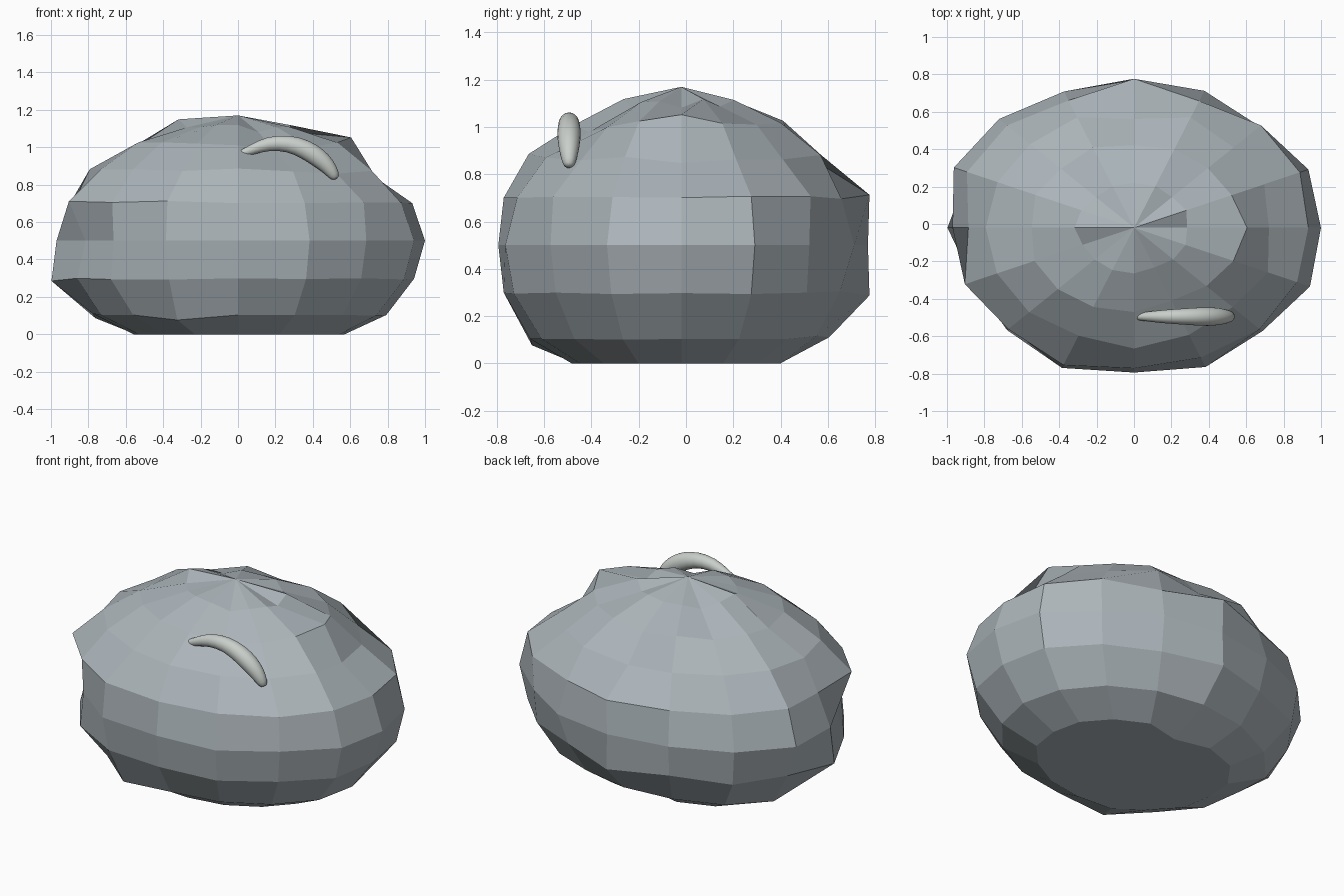
import bpy, bmesh, math, random

if "Cube" in bpy.data.objects:
    bpy.data.objects.remove(bpy.data.objects["Cube"])

random.seed(7)
SEG = 16
A, B, C = 0.98, 0.79, 0.65          # half sizes of the boulder
CY, CZ = -0.02, 0.5

# bulge of each meridian, and measured profiles (bottom ring to top ring)
bulge = [1.0, 1.04, 1.0, 0.99, 1.0, 1.0, 1.05, 1.05,
         0.99, 1.01, 0.99, 1.05, 0.97, 1.02, 0.99, 1.03]
profiles = {
    0:  [0.99, 1.00, 1.01, 1.02, 1.00, 0.91, 1.05, 0.94],
    1:  [1.00, 1.00, 1.03, 1.03, 1.03, 0.95, 0.98, 1.00],
    2:  [0.99, 1.00, 1.00, 0.97, 1.03, 0.95, 0.97, 0.95],
    4:  [0.80, 0.98, 1.06, 1.00, 1.06, 0.91, 0.95, 0.98],
    8:  [0.97, 0.98, 1.07, 0.99, 0.95, 1.00, 0.95, 1.05],
    9:  [1.00, 1.00, 1.00, 0.90, 1.05, 1.00, 1.00, 0.98],
    10: [0.98, 1.00, 1.03, 0.96, 1.02, 1.00, 1.00, 0.98],
    12: [1.00, 1.00, 1.00, 0.98, 1.00, 1.01, 0.97, 1.00],
    13: [1.00, 1.00, 1.02, 1.02, 1.00, 0.97, 0.91, 0.94],
    14: [1.00, 1.00, 1.00, 0.99, 1.02, 0.94, 0.95, 0.98],
}
dents = {(11, 1): 1.07, (6, 6): 0.96, (6, 7): 0.95}


def factor(i, j):
    if (i, j) in dents:
        return dents[i, j]
    if i in profiles:
        return profiles[i][j]
    spread = 0.02
    f = bulge[i] if j < 5 else 1.0
    return f - 0.005 + random.uniform(-spread, spread)


def finish(bm, name, smooth, color):
    bmesh.ops.recalc_face_normals(bm, faces=bm.faces)
    for f in bm.faces:
        f.smooth = smooth
    me = bpy.data.meshes.new(name)
    bm.to_mesh(me)
    bm.free()
    mat = bpy.data.materials.new(name + "_color")
    mat.diffuse_color = color
    mat.use_nodes = True
    mat.node_tree.nodes["Principled BSDF"].inputs["Base Color"].default_value = mat.diffuse_color
    me.materials.append(mat)
    ob = bpy.data.objects.new(name, me)
    bpy.context.collection.objects.link(ob)
    return ob


# Boulder: rough low-poly ellipsoid, flattened on the ground
bm = bmesh.new()
rings = []
for j in range(8):
    lat = math.radians(18 * (j - 3))
    ring = []
    for i in range(SEG):
        a = 2 * math.pi * i / SEG
        f = factor(i, j)
        z = 0.0 if j == 0 else CZ + C * f * math.sin(lat) - (0.015 if j == 1 else 0)
        ring.append(bm.verts.new((A * f * math.cos(lat) * math.cos(a),
                                  CY + B * f * math.cos(lat) * math.sin(a), z)))
    rings.append(ring)
top = bm.verts.new((0, CY, 1.17))
for lo, hi in zip(rings, rings[1:]):
    for i in range(SEG):
        k = (i + 1) % SEG
        bm.faces.new((lo[i], lo[k], hi[k], hi[i]))
for i in range(SEG):
    bm.faces.new((rings[-1][i], rings[-1][(i + 1) % SEG], top))
bm.faces.new(rings[0][::-1])
finish(bm, "boulder", False, (0.41, 0.46, 0.49, 1))

# Curved sliver: tapered bent tube resting on the front face (x, z, radius)
path = [(-0.025, 0.945, 0.006), (0.00, 0.958, 0.018), (0.07, 0.985, 0.028),
        (0.16, 1.022, 0.04), (0.27, 1.022, 0.047), (0.36, 0.99, 0.055),
        (0.43, 0.945, 0.054), (0.48, 0.90, 0.045), (0.515, 0.85, 0.032),
        (0.522, 0.828, 0.018)]
bm = bmesh.new()
loops = []
for n, (x, z, r) in enumerate(path):
    p, q = path[max(n - 1, 0)], path[min(n + 1, len(path) - 1)]
    d = math.hypot(q[0] - p[0], q[1] - p[1])
    nx, nz = -(q[1] - p[1]) / d, (q[0] - p[0]) / d
    loop = []
    for i in range(12):
        a = 2 * math.pi * i / 12
        u = r * math.cos(a)
        loop.append(bm.verts.new((x + nx * u, -0.495 + r * 0.95 * math.sin(a), z + nz * u)))
    loops.append(loop)
for lo, hi in zip(loops, loops[1:]):
    for i in range(12):
        k = (i + 1) % 12
        bm.faces.new((lo[i], lo[k], hi[k], hi[i]))
bm.faces.new(loops[0])
bm.faces.new(loops[-1])
sliver = finish(bm, "curved_sliver", True, (0.58, 0.62, 0.59, 1))
sub = sliver.modifiers.new("smooth", 'SUBSURF')
sub.levels = sub.render_levels = 1
